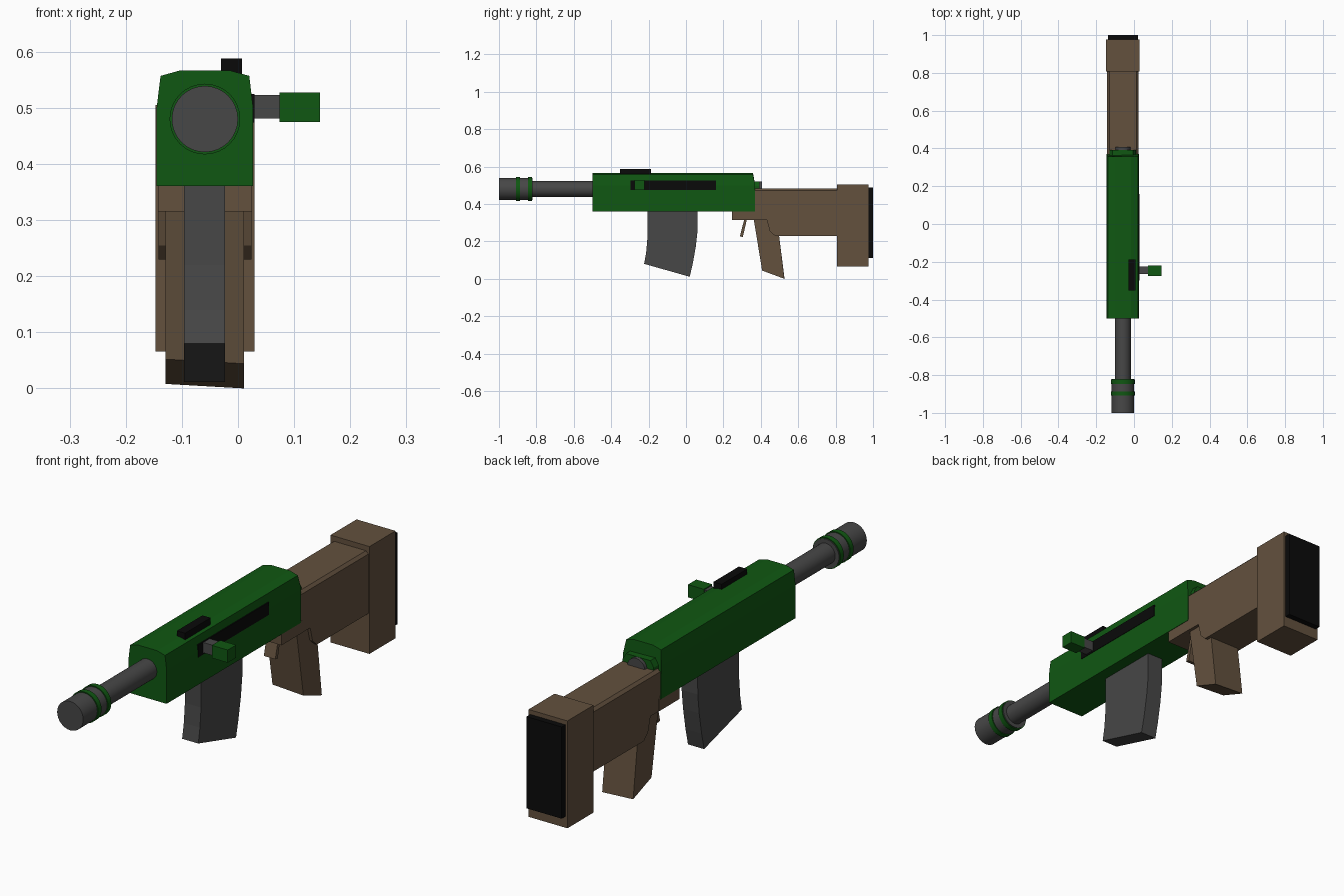
import bpy, bmesh, math
from mathutils import Vector

if "Cube" in bpy.data.objects:
    bpy.data.objects.remove(bpy.data.objects["Cube"])

CX, AXIS_Z = -0.059, 0.48   # centre line of the body and barrel


def material(name, rgb):
    m = bpy.data.materials.new(name)
    m.diffuse_color = (*rgb, 1)
    m.use_nodes = True
    m.node_tree.nodes["Principled BSDF"].inputs["Base Color"].default_value = m.diffuse_color
    return m


GREEN = material("dark green", (0.005, 0.096, 0.006))
GREY = material("dark grey", (0.063, 0.063, 0.063))
BROWN = material("brown", (0.125, 0.082, 0.048))
BLACK = material("black", (0.003, 0.003, 0.003))


def finish(name, bm, mat):
    bmesh.ops.recalc_face_normals(bm, faces=bm.faces)
    me = bpy.data.meshes.new(name)
    bm.to_mesh(me)
    bm.free()
    me.materials.append(mat)
    ob = bpy.data.objects.new(name, me)
    bpy.context.collection.objects.link(ob)
    return ob


def box(name, x, y, z, mat):
    bm = bmesh.new()
    bmesh.ops.create_cube(bm, size=1)
    for v in bm.verts:
        for i, (a, b) in enumerate((x, y, z)):
            v.co[i] = a if v.co[i] < 0 else b
    return finish(name, bm, mat)


def prism(name, pts, to3d, a, b, mat):
    """Extrude a 2D outline between a and b; to3d places each point."""
    bm = bmesh.new()
    ends = [[bm.verts.new(to3d(p, q, t)) for p, q in pts] for t in (a, b)]
    n = len(pts)
    for e in ends:
        bm.faces.new(e)
    for i in range(n):
        j = (i + 1) % n
        bm.faces.new((ends[0][i], ends[0][j], ends[1][j], ends[1][i]))
    return finish(name, bm, mat)


def side(name, pts, x, mat):        # outline in y,z
    return prism(name, pts, lambda p, q, t: (t, p, q), *x, mat)


def section(name, pts, y, mat):     # outline in x,z
    return prism(name, pts, lambda p, q, t: (p, t, q), *y, mat)


def mirrored(half):                 # half section, offset from centre line
    return [(CX + x, z) for x, z in half] + [(CX - x, z) for x, z in reversed(half)]


def tube(name, r, y0, y1, mat):
    bm = bmesh.new()
    bmesh.ops.create_cone(bm, cap_ends=True, segments=32, radius1=r, radius2=r, depth=y1 - y0)
    for v in bm.verts:
        x, y, z = v.co
        v.co = Vector((CX + x, (y0 + y1) / 2 + z, AXIS_Z + y))
    for f in bm.faces:
        f.smooth = len(f.verts) == 4
    for e in bm.edges:
        e.smooth = all(f.smooth for f in e.link_faces)
    return finish(name, bm, mat)


# Receiver with chamfered top and a slightly sloped rear top edge
rec = section("receiver", mirrored([(0.086, 0.361), (0.086, 0.50), (0.079, 0.557), (0.043, 0.567)]),
              (-0.5, 0.37), GREEN)
for v in rec.data.vertices:
    if v.co.y > 0 and v.co.z > 0.55:
        v.co.y = 0.358
section("receiver_rear", mirrored([(0.07, 0.37), (0.07, 0.495), (0.055, 0.52)]), (0.35, 0.393), GREEN)
tube("bolt_end", 0.04, 0.35, 0.407, GREY)

# Barrel and muzzle
tube("barrel", 0.042, -0.85, -0.45, GREY)
tube("muzzle", 0.059, -1.0, -0.82, GREY)
for i, (a, b) in enumerate(((-0.909, -0.887), (-0.846, -0.824))):
    tube(f"muzzle_ring_{i + 1}", 0.063, a, b, GREEN)

# Sight block, bolt slot and charging handle
box("top_sight", (-0.03, 0.007), (-0.352, -0.187), (0.55, 0.588), BLACK)
box("bolt_slot", (0.02, 0.029), (-0.298, 0.16), (0.474, 0.525), BLACK)
box("handle_stem", (0.02, 0.08), (-0.266, -0.224), (0.481, 0.523), GREY)
box("handle_knob", (0.074, 0.146), (-0.275, -0.221), (0.475, 0.527), GREEN)

# Curved magazine with base plate
side("magazine", [(-0.206, 0.38), (-0.206, 0.22), (-0.213, 0.14), (-0.224, 0.08), (0.02, 0.011),
                  (0.036, 0.08), (0.052, 0.17), (0.061, 0.25), (0.062, 0.38)], (-0.096, -0.023), GREY)

# Stock body with chamfered upper edges
stock = side("stock", [(0.369, 0.484), (0.369, 0.315), (0.432, 0.315), (0.448, 0.255), (0.475, 0.23),
                       (0.83, 0.23), (0.83, 0.484)], (CX - 0.083, CX + 0.083), BROWN)
bm = bmesh.new()
bm.from_mesh(stock.data)
top_edges = [e for e in bm.edges if all(v.co.z > 0.48 for v in e.verts)
             and abs(e.verts[0].co.y - e.verts[1].co.y) > 0.1]
bmesh.ops.bevel(bm, geom=top_edges, offset=0.011, segments=1, affect='EDGES')
bm.to_mesh(stock.data)
bm.free()
box("butt", (-0.147, 0.029), (0.808, 0.976), (0.066, 0.505), BROWN)
box("butt_pad", (-0.138, 0.021), (0.97, 1.0), (0.112, 0.487), BLACK)

# Trigger housing, trigger and grip
box("trigger_housing", (-0.143, 0.025), (0.245, 0.38), (0.315, 0.365), BROWN)
side("trigger", [(0.312, 0.32), (0.288, 0.226), (0.304, 0.224), (0.326, 0.32)], (-0.085, -0.033), BROWN)
grip = side("grip", [(0.362, 0.32), (0.407, 0.052), (0.526, 0.008), (0.497, 0.235), (0.45, 0.32)],
            (-0.129, 0.011), BROWN)
for v in grip.data.vertices:        # base leans slightly to one side
    if v.co.z < 0.1 and v.co.x > 0:
        v.co.z -= 0.008
